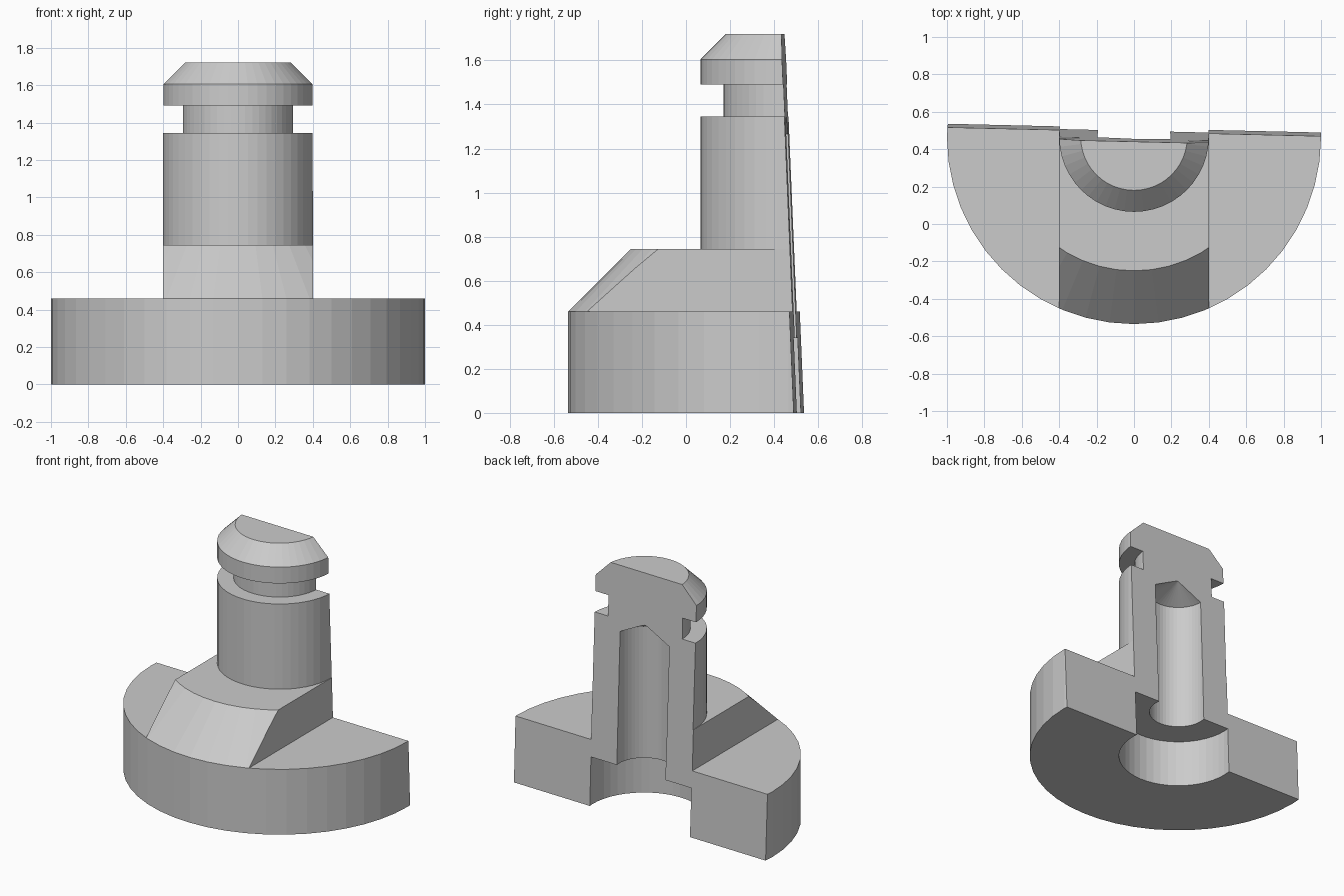
import bpy, bmesh
from math import tau
from mathutils import Matrix, Vector

if "Cube" in bpy.data.objects:
    bpy.data.objects.remove(bpy.data.objects["Cube"])

AXIS_Y = 0.465   # revolve axis sits close to the sectioned back face
SIDES = 48

# Half profile (radius, z): drilled bore, counterbore, disc, bevelled step, post, groove, head
PROFILE = [(0, 1.365), (0.195, 1.265), (0.195, 0.34), (0.4, 0.34), (0.4, 0),
           (1, 0), (1, 0.46), (0.715, 0.745), (0.4, 0.745), (0.4, 1.345),
           (0.295, 1.345), (0.295, 1.49), (0.4, 1.49), (0.4, 1.605),
           (0.285, 1.72), (0, 1.72)]


def to_object(bm, name):
    mesh = bpy.data.meshes.new(name)
    bm.to_mesh(mesh)
    bm.free()
    obj = bpy.data.objects.new(name, mesh)
    bpy.context.collection.objects.link(obj)
    return obj


# Revolved body
bm = bmesh.new()
verts = [bm.verts.new((r, AXIS_Y, z)) for r, z in PROFILE]
edges = [bm.edges.new(pair) for pair in zip(verts, verts[1:])]
bmesh.ops.spin(bm, geom=verts + edges, cent=(0, AXIS_Y, 0), axis=(0, 0, 1),
               angle=tau, steps=SIDES, use_merge=False)
bmesh.ops.remove_doubles(bm, verts=bm.verts, dist=1e-4)

# Slightly tilted section plane through the back, closed with one flat face
bmesh.ops.bisect_plane(bm, geom=bm.verts[:] + bm.edges[:] + bm.faces[:], dist=1e-6,
                       plane_co=(0, 0.5125, 0), plane_no=Vector((0.0235, 1, 0.042)),
                       clear_outer=True)
bmesh.ops.holes_fill(bm, edges=[e for e in bm.edges if e.is_boundary], sides=0)
bmesh.ops.recalc_face_normals(bm, faces=bm.faces)
body = to_object(bm, "sectioned_stud")

# Side cutters trim the bevelled step to a narrow block
for side, label in ((-1, "left"), (1, "right")):
    bm = bmesh.new()
    bmesh.ops.create_cube(bm, size=1, matrix=Matrix.Translation((side * 1.401, 0, 0.86))
                          @ Matrix.Diagonal((2, 4, 0.8, 1)))
    cutter = to_object(bm, label + "_step_cutter")
    cutter.hide_render = True
    cutter.hide_set(True)
    mod = body.modifiers.new(label + "_trim", 'BOOLEAN')
    mod.operation = 'DIFFERENCE'
    mod.solver = 'EXACT'
    mod.object = cutter
